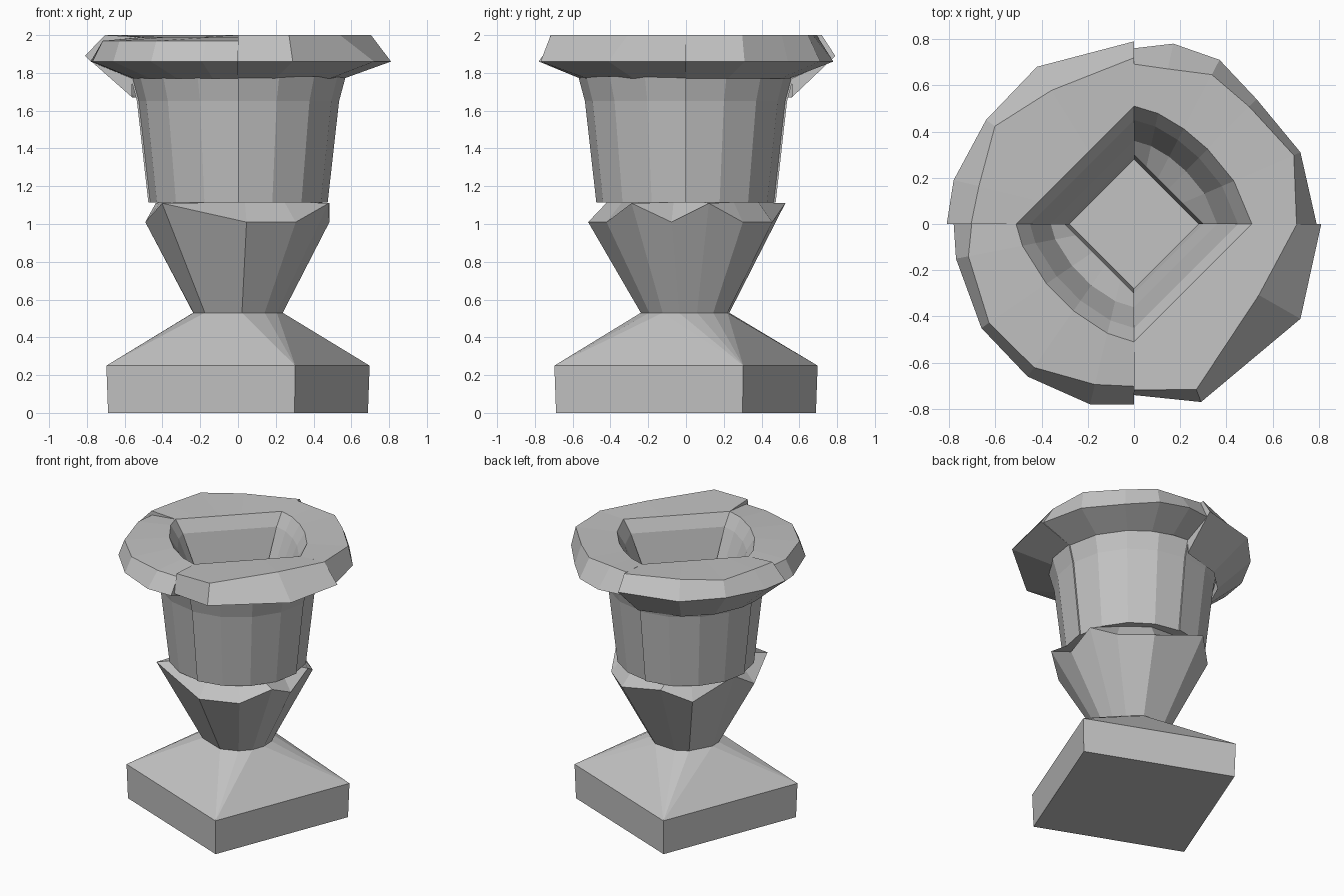
import bpy
import bmesh
from math import radians, cos, sin, atan2, hypot

if "Cube" in bpy.data.objects:
    bpy.data.objects.remove(bpy.data.objects["Cube"], do_unlink=True)

STONE = (0.54, 0.54, 0.54, 1)
stone = bpy.data.materials.new("grey_stone")
stone.use_nodes = True
stone.diffuse_color = STONE
stone.node_tree.nodes["Principled BSDF"].inputs["Base Color"].default_value = STONE


def polar(radius, angle, z):
    return (radius * cos(angle), radius * sin(angle), z)


def finish(name, bm):
    bmesh.ops.remove_doubles(bm, verts=bm.verts, dist=0.0005)
    bmesh.ops.recalc_face_normals(bm, faces=bm.faces)
    mesh = bpy.data.meshes.new(name)
    bm.to_mesh(mesh)
    bm.free()
    mesh.materials.append(stone)
    obj = bpy.data.objects.new(name, mesh)
    bpy.context.collection.objects.link(obj)
    return obj


def loft(name, rings, cap_start=False, cap_end=False):
    """Skin rings of equal point count, optionally closing the ends."""
    bm = bmesh.new()
    loops = [[bm.verts.new(p) for p in ring] for ring in rings]
    count = len(loops[0])
    for low, high in zip(loops, loops[1:]):
        for i in range(count):
            j = (i + 1) % count
            bm.faces.new((low[i], low[j], high[j], high[i]))
    if cap_start:
        bm.faces.new(loops[0][::-1])
    if cap_end:
        bm.faces.new(loops[-1])
    return finish(name, bm)


# Corners of the cup's jagged edge: degrees, radius, and whether it is a peak
facets = [(radians(a), r, peak) for a, r, peak in (
    (-9, .49, False), (14, .5, True), (37, .5, False), (66, .5, False),
    (107, .55, True), (130, .5, False), (172, .44, True), (191, .5, False),
    (223, .55, True), (275, .52, False), (306, .52, False), (329, .56, True))]
neck = [polar(0.24, a, 0.53) for a, r, peak in facets]

# Turned square plinth with a sloped top, wrapped as a hull
corners = [radians(23.5 + 90 * k) for k in range(4)]
bm = bmesh.new()
for point in ([polar(0.75, a, 0) for a in corners]
              + [polar(0.76, a, 0.25) for a in corners] + neck):
    bm.verts.new(point)
bmesh.ops.convex_hull(bm, input=bm.verts)
finish("plinth", bm)

# Flared cup with a jagged upper edge
cup_edge = [polar(r, a, 1.11 if peak else 1.01) for a, r, peak in facets]
cup_top = [polar(0.42, a, 1.115) for a, r, peak in facets]
loft("cup", [neck, cup_edge, cup_top], cap_end=True)

# Tapered body, with slight steps where its four quarters meet
quarters = [(radians(90 * q + 22.5 * i), 0.01 * (q % 2))
            for q in range(4) for i in range(5)]
body_profile = [(0.465, 1.115), (0.525, 1.65), (0.56, 1.78)]
loft("body", [[polar(r + step, a, z) for a, step in quarters]
              for r, z in body_profile], cap_start=True)

# Uneven rim, one list for each quarter: x, y, and inset of the upper edge
outline = [
    [(.79, 0, .89), (.72, .31, .96), (.53, .54, .94), (.37, .71, .91),
     (.17, .78, .86), (0, .76, .91)],
    [(0, .79, .91), (-.42, .68, .85), (-.64, .45, .94), (-.78, .19, .86), (-.81, 0, .87)],
    [(-.78, 0, .9), (-.77, -.15, .93), (-.66, -.45, .95), (-.46, -.66, .94),
     (-.19, -.78, .89), (0, -.78, .9)],
    [(0, -.74, .97), (.29, -.77, .93), (.72, -.41, .75), (.81, 0, .87)],
]
rim_points = [(hypot(x, y), atan2(y, x), q, inset)
              for q, part in enumerate(outline) for x, y, inset in part]


def hole(size, z_bulged, z_straight, rounded=True):
    """Ring of the opening: a diamond, bulged in two opposite quarters."""
    ring = []
    for r, a, q, inset in rim_points:
        bulged = q % 2 == 0
        p = 1.5 if rounded and bulged else 1
        spread = (abs(cos(a)) ** p + abs(sin(a)) ** p) ** (1 / p)
        ring.append(polar(size / spread, a, z_bulged if bulged else z_straight))
    return ring


# Rim and hollow inside, running from the underside over the top to the floor
under = [polar(0.56, a, 1.67 if q == 1 else 1.77) for r, a, q, inset in rim_points]
outer = [polar(r, a, 1.89 if q == 1 else 1.86) for r, a, q, inset in rim_points]
upper = [polar(r * inset, a, 1.97 if q == 2 else 2) for r, a, q, inset in rim_points]
loft("rim_and_hollow", [
    under, outer, upper,
    hole(0.51, 1.99, 1.99),
    hole(0.45, 1.9, 1.9),
    hole(0.36, 1.7, 1.5),
    hole(0.3, 1.63, 1.3, rounded=False),
    hole(0.28, 1.2, 1.2, rounded=False),
], cap_end=True)
